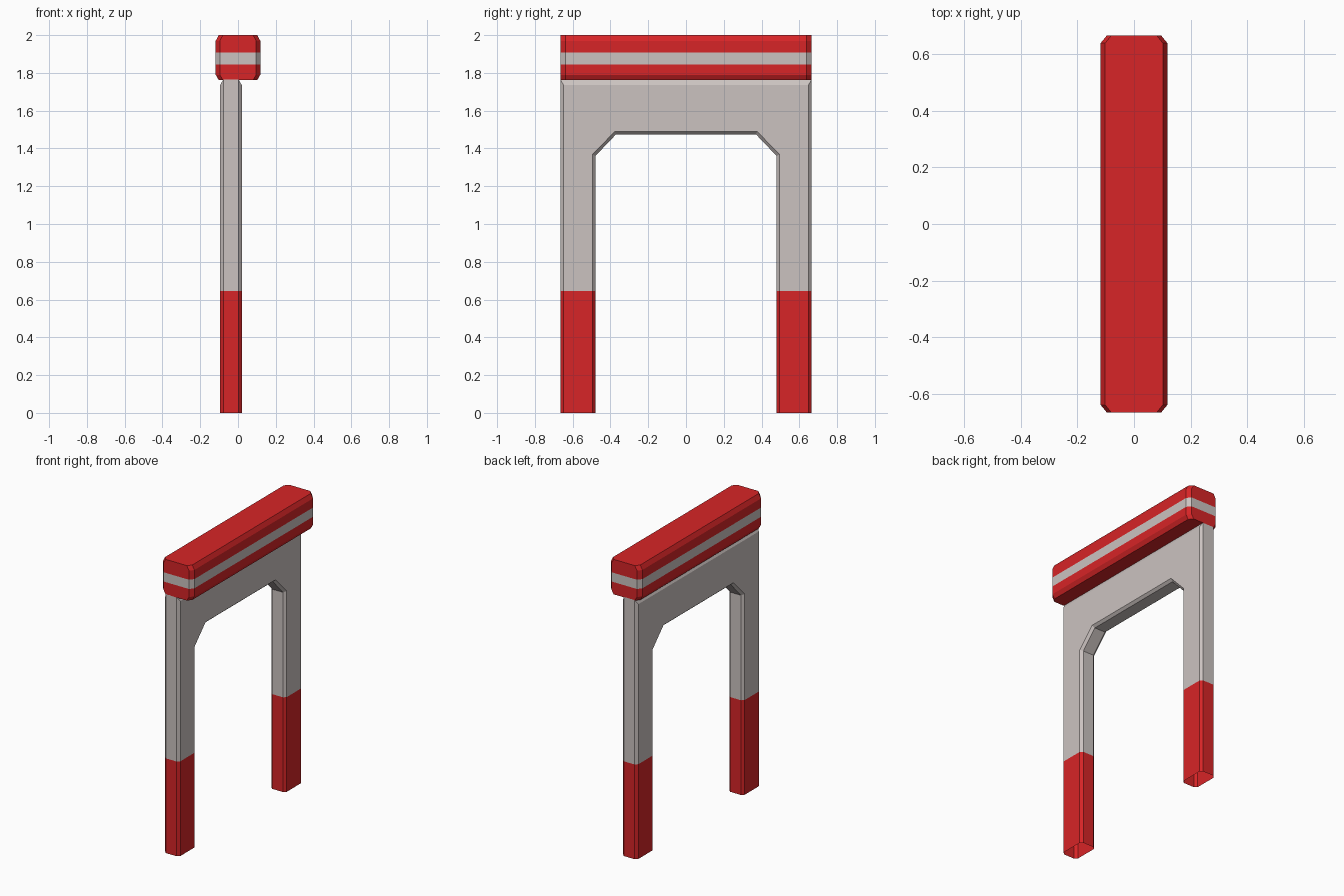
import bpy, bmesh

if "Cube" in bpy.data.objects:
    bpy.data.objects.remove(bpy.data.objects["Cube"])


def material(name, rgb):
    m = bpy.data.materials.new(name)
    m.diffuse_color = (*rgb, 1)
    m.use_nodes = True
    m.node_tree.nodes["Principled BSDF"].inputs["Base Color"].default_value = m.diffuse_color
    return m


RED = material("red", (0.68, 0.018, 0.02))
GREY = material("warm light grey", (0.60, 0.545, 0.53))


def loft(name, rings, cap, is_red):
    """Bridge closed rings of points; colour each face by its centre height."""
    bm = bmesh.new()
    loops = [[bm.verts.new(p) for p in r] for r in rings]
    n = len(rings[0])
    for a, b in zip(loops, loops[1:]):
        for i in range(n):
            j = (i + 1) % n
            bm.faces.new((a[i], a[j], b[j], b[i]))
    if cap:
        bm.faces.new(loops[0][::-1])
        bm.faces.new(loops[-1])
    bmesh.ops.recalc_face_normals(bm, faces=bm.faces)
    for f in bm.faces:
        f.material_index = 0 if is_red(f.calc_center_median().z) else 1
    me = bpy.data.meshes.new(name)
    bm.to_mesh(me)
    bm.free()
    me.materials.append(RED)
    me.materials.append(GREY)
    ob = bpy.data.objects.new(name, me)
    bpy.context.collection.objects.link(ob)
    return ob


# Arch frame: bevelled section swept up one leg, across and down the other.
# Each station: outer edge, outer inset, inner inset, inner edge (y, z)
half = [
    ((-.665, 0), (-.648, 0), (-.495, 0), (-.48, 0)),
    ((-.665, .645), (-.648, .645), (-.495, .645), (-.48, .645)),
    ((-.665, 1.36), (-.648, 1.368), (-.495, 1.368), (-.48, 1.36)),
    ((-.665, 1.765), (-.648, 1.735), (-.377, 1.49), (-.37, 1.475)),
]
stations = half + [tuple((-y, z) for y, z in s) for s in reversed(half)]
X0, X1, C = -.095, .02, .017


def section(s):
    o, oi, ii, i = s
    pts = [(X0 + C, o), (X0, oi), (X0, ii), (X0 + C, i),
           (X1 - C, i), (X1, ii), (X1, oi), (X1 - C, o)]
    return [(x, y, z) for x, (y, z) in pts]


# Leg bottoms stay open
loft("arch_frame", [section(s) for s in stations], False, lambda z: z < .64)


# Top beam: corner-cut slab, narrowed at top and bottom, with a grey stripe
def slab(z, d):
    quarter = [(.118 - d, .638), (.096 - d, .665)]
    pts = quarter + [(-x, y) for x, y in reversed(quarter)]
    pts += [(-x, -y) for x, y in pts]
    return [(x, y, z) for x, y in pts]


levels = [(1.762, .016), (1.79, 0), (1.845, 0), (1.908, 0), (1.97, 0), (2.0, .016)]
loft("top_beam", [slab(z, d) for z, d in levels], True,
     lambda z: not 1.85 < z < 1.90)
